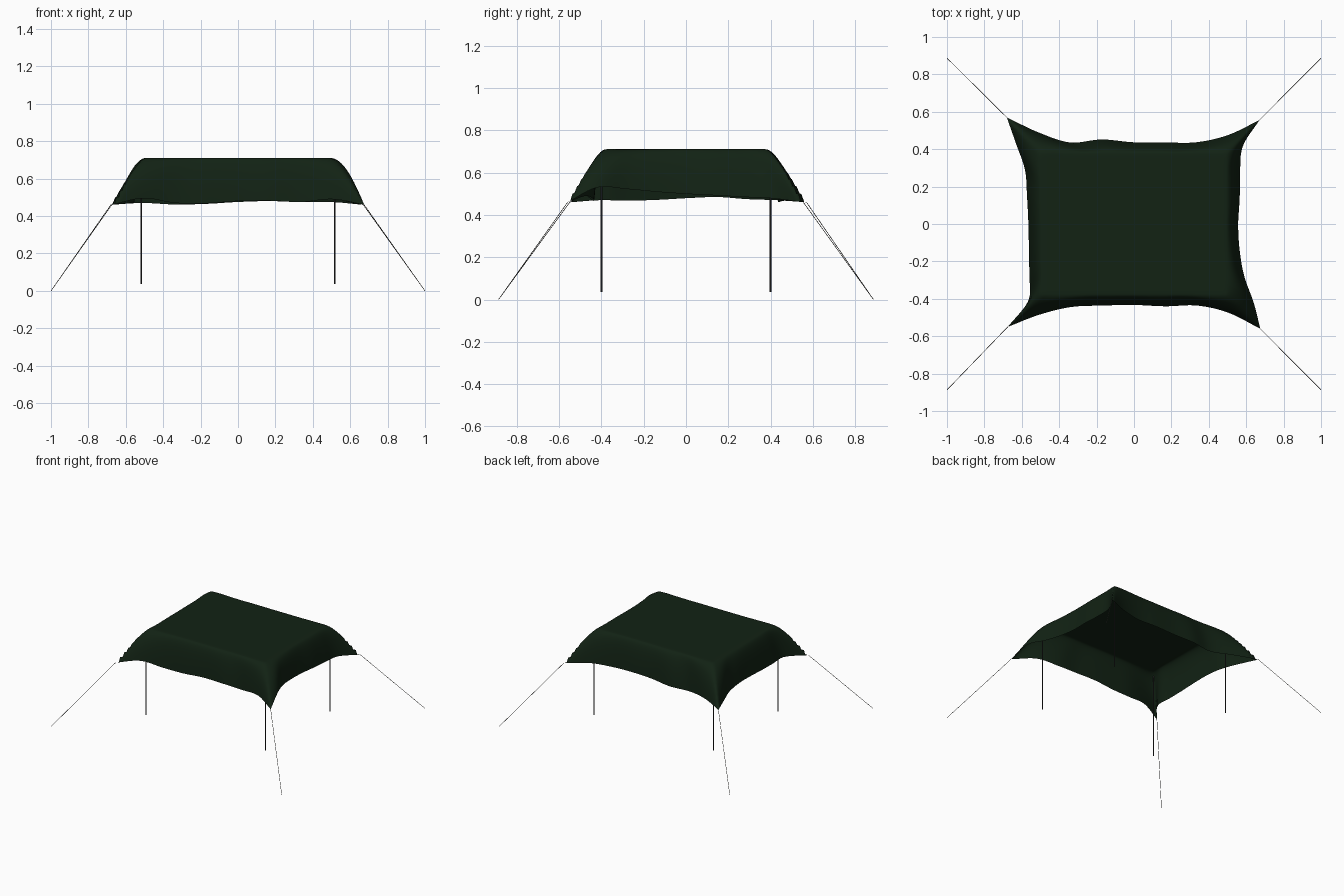
import bpy, bmesh
from mathutils import Vector

if "Cube" in bpy.data.objects:
    bpy.data.objects.remove(bpy.data.objects["Cube"])


def material(name, rgb):
    m = bpy.data.materials.new(name)
    m.diffuse_color = (*rgb, 1)
    m.use_nodes = True
    m.node_tree.nodes["Principled BSDF"].inputs["Base Color"].default_value = m.diffuse_color
    return m


cloth_mat = material("dark_green_cloth", (0.006, 0.016, 0.007))
pole_mat = material("dark_metal", (0.03, 0.03, 0.03))
rope_mat = material("rope_grey", (0.12, 0.12, 0.11))

# Hem outline: distance out and height at nine even stations along each side
HEM = {
    "front": ([-.55, -.485, -.444, -.436, -.433, -.440, -.436, -.475, -.56],
              [.46, .495, .470, .468, .480, .482, .475, .490, .46]),
    "back": ([.57, .490, .436, .452, .437, .436, .437, .475, .555],
             [.46, .470, .462, .465, .475, .480, .475, .475, .46]),
    "right": ([.675, .640, .590, .565, .557, .565, .567, .582, .67],
              [.46, .530, .523, .510, .500, .493, .485, .478, .46]),
    "left": ([-.675, -.565, -.560, -.562, -.565, -.572, -.583, -.631, -.68],
             [.46, .470, .468, .472, .480, .485, .475, .470, .46]),
}


def spline(vals, f):
    """Smooth curve through evenly spaced values."""
    p = f * (len(vals) - 1)
    i = min(int(p), len(vals) - 2)
    t = p - i
    b, c = vals[i], vals[i + 1]
    a = vals[i - 1] if i > 0 else 2 * b - c
    d = vals[i + 2] if i + 2 < len(vals) else 2 * c - b
    return b + .5 * t * (c - a + t * (2*a - 5*b + 4*c - d + t * (3*(b - c) + d - a)))


def hem_point(u, v):
    if abs(v) >= abs(u):
        f = (u / abs(v) + 1) / 2
        out, z = HEM["back" if v > 0 else "front"]
        lo, hi = HEM["left"][0], HEM["right"][0]
        k = -1 if v > 0 else 0
        return Vector((lo[k] * (1 - f) + hi[k] * f, spline(out, f), spline(z, f)))
    f = (v / abs(u) + 1) / 2
    out, z = HEM["right" if u > 0 else "left"]
    lo, hi = HEM["front"][0], HEM["back"][0]
    k = -1 if u > 0 else 0
    return Vector((spline(out, f), lo[k] * (1 - f) + hi[k] * f, spline(z, f)))


def cloth_point(u, v):
    r = max(abs(u), abs(v))
    a, tx, ty, top = .6, .49, .375, .711
    if r <= a:
        return Vector((u / a * tx, v / a * ty, top))
    t = (r - a) / (1 - a)
    start = Vector((u / r * tx, v / r * ty, top))
    end = hem_point(u, v)
    corner = min(abs(u), abs(v)) / r
    k = .68 - .46 * corner ** 4
    ctrl = start.lerp(Vector((end.x, end.y, top)), k)
    return start.lerp(ctrl, t).lerp(ctrl.lerp(end, t), t)


# Canopy cloth: flat top that rolls over into a skirt pulled out at the corners
N = 60
bm = bmesh.new()
grid = [[bm.verts.new(cloth_point(2 * i / N - 1, 2 * j / N - 1))
         for j in range(N + 1)] for i in range(N + 1)]
for i in range(N):
    for j in range(N):
        bm.faces.new((grid[i][j], grid[i+1][j], grid[i+1][j+1], grid[i][j+1]))
mesh = bpy.data.meshes.new("canopy_cloth")
bm.to_mesh(mesh)
bm.free()
mesh.shade_smooth()
mesh.materials.append(cloth_mat)
canopy = bpy.data.objects.new("canopy_cloth", mesh)
bpy.context.collection.objects.link(canopy)


def rod(name, p, q, radius, mat, sides):
    p, q = Vector(p), Vector(q)
    bpy.ops.mesh.primitive_cylinder_add(vertices=sides, radius=radius,
                                        depth=(q - p).length, location=(p + q) / 2)
    ob = bpy.context.object
    ob.name = name
    ob.rotation_euler = (q - p).to_track_quat('Z', 'Y').to_euler()
    ob.data.materials.append(mat)
    bpy.ops.object.shade_smooth_by_angle()


# Four upright poles and four guy ropes
for sy, fb in ((-1, "front"), (1, "back")):
    for sx, lr in ((-1, "left"), (1, "right")):
        rod(f"{fb}_{lr}_pole", (sx * .518, sy * .40, .036), (sx * .518, sy * .40, .69),
            .004, pole_mat, 12)
        tip = hem_point(sx, sy)
        rod(f"{fb}_{lr}_guy_rope", tip, (sx * .999, sy * .886, .001), .0015, rope_mat, 8)
